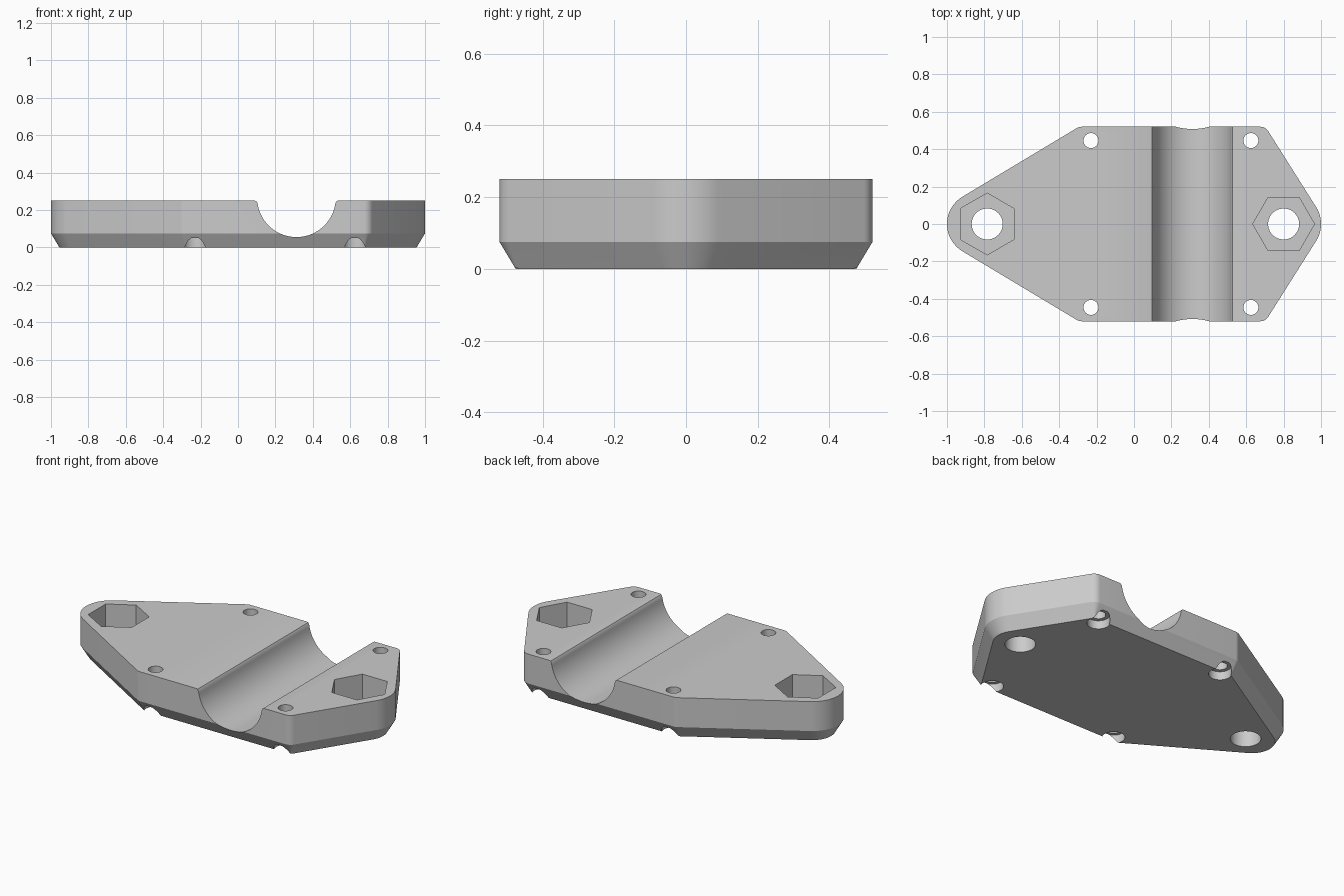
import bpy, bmesh
from math import sin, cos, pi, atan2, acos, hypot

if "Cube" in bpy.data.objects:
    bpy.data.objects.remove(bpy.data.objects["Cube"])

grey = bpy.data.materials.new("plain grey")
grey.use_nodes = True
colour = (0.6, 0.6, 0.6, 1)
grey.diffuse_color = colour
grey.node_tree.nodes["Principled BSDF"].inputs["Base Color"].default_value = colour

TOP, CHAMFER_TOP, INSET = 0.25, 0.075, 0.045
HALF_Y = 0.52


def loft(name, rings):
    """Closed solid through rings of matching points."""
    bm = bmesh.new()
    loops = [[bm.verts.new(p) for p in ring] for ring in rings]
    n = len(loops[0])
    for a, b in zip(loops, loops[1:]):
        for i in range(n):
            j = (i + 1) % n
            bm.faces.new((a[i], a[j], b[j], b[i]))
    bm.faces.new(loops[0])
    bm.faces.new(loops[-1])
    bmesh.ops.recalc_face_normals(bm, faces=bm.faces)
    mesh = bpy.data.meshes.new(name)
    bm.to_mesh(mesh)
    bm.free()
    mesh.materials.append(grey)
    obj = bpy.data.objects.new(name, mesh)
    bpy.context.collection.objects.link(obj)
    return obj


def prism(name, x, y, radius, z0, z1, sides, turn=0):
    angles = [turn + 2 * pi * i / sides for i in range(sides)]
    return loft(name, [[(x + radius * cos(a), y + radius * sin(a), z) for a in angles]
                       for z in (z0, z1)])


# Outline: belt around a big circle at each end and four corner circles
circles = [(0.83, 0, 0.17), (0.675, 0.47, 0.05), (-0.28, 0.47, 0.05),
           (-0.83, 0, 0.17), (-0.28, -0.47, 0.05), (0.675, -0.47, 0.05)]


def tangent_angle(a, b):
    dx, dy = b[0] - a[0], b[1] - a[1]
    return atan2(dy, dx) - acos((a[2] - b[2]) / hypot(dx, dy))


def outline(inset, z):
    points = []
    for i, c in enumerate(circles):
        start = tangent_angle(circles[i - 1], c)
        sweep = (tangent_angle(c, circles[(i + 1) % 6]) - start) % (2 * pi)
        steps = 16 if c[1] == 0 else 6
        for k in range(steps + 1):
            a = start + sweep * k / steps
            r = c[2] - inset
            points.append((c[0] + r * cos(a), c[1] + r * sin(a), z))
    return points


clamp = loft("clamp_plate", [outline(INSET, 0), outline(0, CHAMFER_TOP), outline(0, TOP)])
cutters = []

# Round channel across the plate with eased upper edges
cx, cz, r, half = 0.3125, 0.265, 0.21, 0.222
lip = [(half, 0.4), (half, TOP), (half - 0.007, 0.247), (half - 0.013, 0.238)]
end = 0.19
arc = [(r * cos(a), cz + r * sin(a))
       for a in (-end - (pi - 2 * end) * i / 40 for i in range(41))]
section = lip + arc + [(-x, z) for x, z in reversed(lip)]
cutters.append(loft("channel_cutter", [[(cx + x, y, z) for x, z in section]
                                       for y in (-1, 1)]))

# Main bolt holes with hexagonal nut pockets
for x, turn in ((-0.785, pi / 2), (0.8, 0)):
    cutters.append(prism("nut_cutter", x, 0, 0.165, 0.1, 0.4, 6, turn))
    cutters.append(prism("bolt_cutter", x, 0, 0.083, -0.1, 0.3, 40))

# Small corner holes, counterbored underneath
for x in (-0.23, 0.625):
    for y in (-0.446, 0.446):
        cutters.append(prism("screw_cutter", x, y, 0.04, -0.1, 0.4, 32))
        cutters.append(prism("counterbore_cutter", x, y, 0.062, -0.1, 0.05, 32))

for cutter in cutters:
    cutter.hide_render = True
    mod = clamp.modifiers.new(cutter.name, 'BOOLEAN')
    mod.operation = 'DIFFERENCE'
    mod.solver = 'EXACT'
    mod.object = cutter

# Bake the cuts and drop the cutters
bpy.context.view_layer.update()
result = bpy.data.meshes.new_from_object(
    clamp.evaluated_get(bpy.context.evaluated_depsgraph_get()))
clamp.modifiers.clear()
clamp.data = result
for cutter in cutters:
    bpy.data.objects.remove(cutter)

bpy.ops.object.select_all(action='DESELECT')
clamp.select_set(True)
bpy.context.view_layer.objects.active = clamp
bpy.ops.object.shade_smooth_by_angle(angle=pi / 6)
